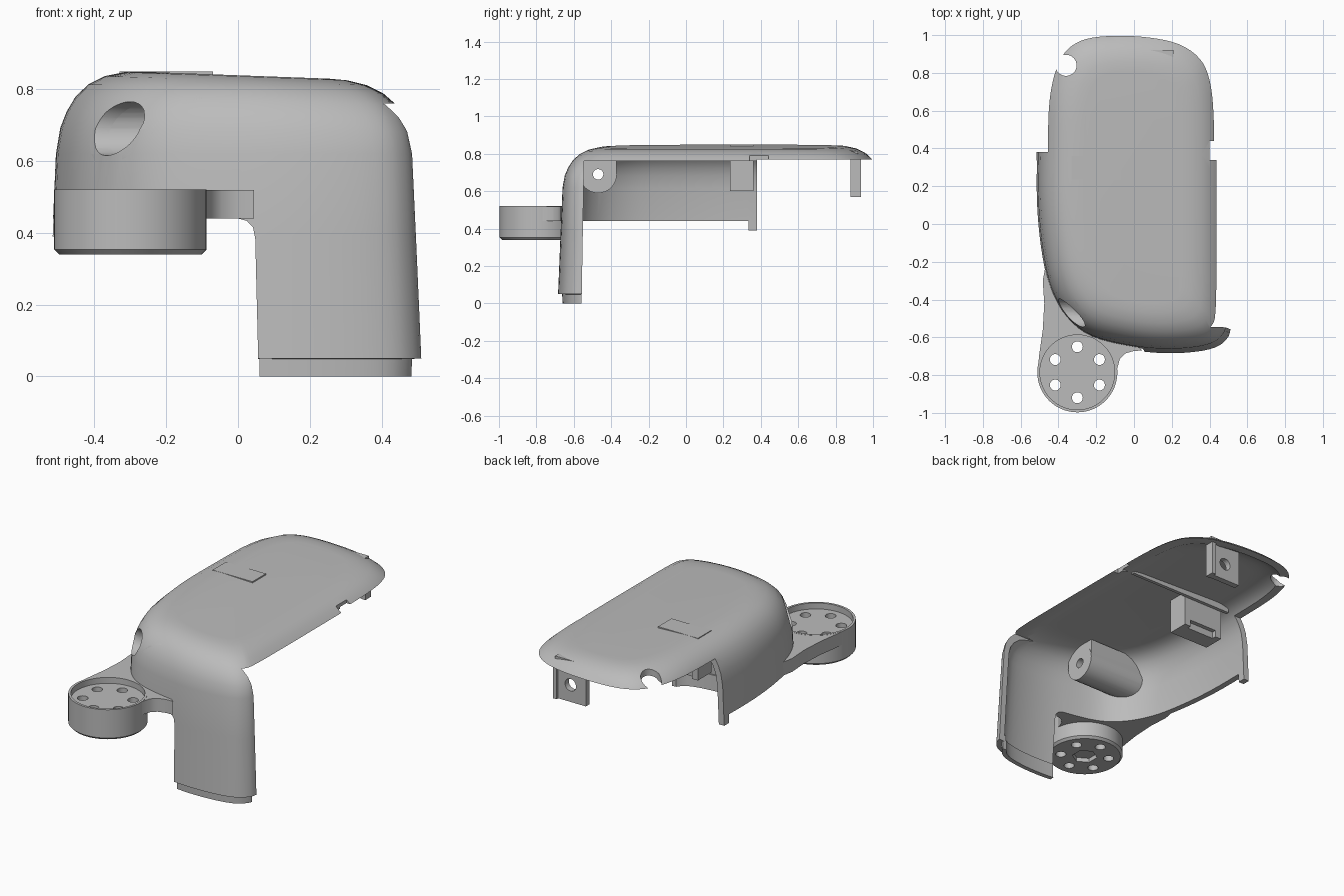
import bpy, bmesh, math
from mathutils import Vector, Matrix

if "Cube" in bpy.data.objects:
    bpy.data.objects.remove(bpy.data.objects["Cube"], do_unlink=True)

grey = bpy.data.materials.new("plain grey")
grey.use_nodes = True
grey.diffuse_color = (0.5, 0.5, 0.5, 1)
grey.node_tree.nodes["Principled BSDF"].inputs["Base Color"].default_value = grey.diffuse_color


def make(name, bm):
    bmesh.ops.recalc_face_normals(bm, faces=bm.faces)
    me = bpy.data.meshes.new(name)
    bm.to_mesh(me)
    bm.free()
    me.materials.append(grey)
    ob = bpy.data.objects.new(name, me)
    bpy.context.collection.objects.link(ob)
    return ob


def activate(ob):
    bpy.ops.object.select_all(action='DESELECT')
    ob.select_set(True)
    bpy.context.view_layer.objects.active = ob


def apply_all(ob):
    activate(ob)
    for m in list(ob.modifiers):
        bpy.ops.object.modifier_apply(modifier=m.name)


def boolean(ob, tool, op='DIFFERENCE'):
    """Combine with a tool object, then discard the tool."""
    m = ob.modifiers.new("cut", 'BOOLEAN')
    m.object, m.operation, m.solver = tool, op, 'EXACT'
    apply_all(ob)
    bpy.data.objects.remove(tool, do_unlink=True)


def smooth(ob, angle=32):
    activate(ob)
    bpy.ops.object.shade_smooth_by_angle(angle=math.radians(angle))


def box(name, lo, hi):
    bm = bmesh.new()
    bmesh.ops.create_cube(bm, size=1)
    for v in bm.verts:
        v.co = Vector([(l + h) / 2 + c * (h - l) for l, h, c in zip(lo, hi, v.co)])
    return make(name, bm)


def prism(name, pts, axis, lo, hi):
    """Extrude a 2D profile along the x, y or z axis."""
    def place(p, t):
        c = list(p)
        c.insert(axis, t)
        return c
    bm = bmesh.new()
    face = bm.faces.new([bm.verts.new(place(p, lo)) for p in pts])
    new = bmesh.ops.extrude_face_region(bm, geom=[face])["geom"]
    shift = Vector(place((0, 0), hi - lo))
    bmesh.ops.translate(bm, vec=shift, verts=[v for v in new if isinstance(v, bmesh.types.BMVert)])
    # The starting face is kept by the extrusion and closes the solid
    return make(name, bm)


def rod(name, center, r, length, axis='Z', seg=32):
    bm = bmesh.new()
    rot = {'Z': Matrix.Identity(4), 'X': Matrix.Rotation(math.pi / 2, 4, 'Y'),
           'Y': Matrix.Rotation(math.pi / 2, 4, 'X')}[axis]
    bmesh.ops.create_cone(bm, cap_ends=True, segments=seg, radius1=r, radius2=r, depth=length,
                          matrix=Matrix.Translation(center) @ rot)
    return make(name, bm)


# Plan outline of the cover, rounded through a closed spline
PLAN = [Vector(p) for p in (
    (-.505, .4), (-.505, .1), (-.48, -.15), (-.435, -.34), (-.35, -.49), (-.22, -.59), (0, -.645),
    (.2, -.66), (.38, -.64), (.465, -.59), (.49, -.5), (.495, -.2), (.495, .3), (.49, .62),
    (.465, .81), (.405, .93), (.28, 1.01), (.1, 1.045), (-.11, 1.05), (-.28, 1.03), (-.39, .97),
    (-.455, .86), (-.495, .68))]


def outline(steps=4):
    out, n = [], len(PLAN)
    for i in range(n):
        a, b, c, d = (PLAN[(i + k) % n] for k in (-1, 0, 1, 2))
        for s in range(steps):
            t = s / steps
            out.append(b + (c - a) * t / 2 + (2 * a - 5 * b + 4 * c - d) * t * t / 2
                       + (3 * b - a - 3 * c + d) * t ** 3 / 2)
    return out


def loft(name, rings, cap_top, cap_bottom):
    """Stack inset copies of the outline; the roof leans down towards +x."""
    bm = bmesh.new()
    loops = []
    for d, z in rings:
        lean = max(0, (z - .62) / .23) * .037
        loops.append([bm.verts.new(((p.x + .0075) * (1 - d / .4975) - .0075,
                                    (p.y - .195) * (1 - d / .855) + .195,
                                    z - lean * (p.x * (1 - d / .5) + .3))) for p in outline()])
    for a, b in zip(loops, loops[1:]):
        for i in range(len(a)):
            j = (i + 1) % len(a)
            bm.faces.new((a[i], a[j], b[j], b[i]))
    if cap_top:
        bm.faces.new(loops[-1])
    if cap_bottom:
        bm.faces.new(loops[0][::-1])
    return make(name, bm)


def thicken(ob, t):
    m = ob.modifiers.new("wall", 'SOLIDIFY')
    m.thickness, m.offset = t, -1
    apply_all(ob)


RINGS = [(-.024, .05), (-.01, .39), (0, .62), (.012, .69), (.03, .735), (.054, .775),
         (.09, .81), (.135, .834), (.19, .847), (.24, .85)]

# Main cover: hollow shell trimmed to leave the roof, side wall and front leg
cover = loft("cover_shell", RINGS, True, False)
thicken(cover, .035)
boolean(cover, prism("side_trim", [(-1.2, -.1), (-1.2, .44), (.335, .44), (.335, .39), (.38, .39),
                                   (.38, .77), (1.2, .77), (1.2, -.1)], 0, -1, 0))
boolean(cover, prism("open_side_trim", [(-.56, -.1), (-.545, .76), (.38, .76), (.38, .77),
                                        (1.2, .77), (1.2, -.1)], 0, -.03, 1))
boolean(cover, prism("leg_trim", [(-.02, -.1), (-.02, .44), (0, .44), (.025, .433), (.042, .415),
                                  (.048, .385), (.06, -.1)], 1, -1, -.3))
boolean(cover, box("rim_notch", (.4, .34, .6), (.7, .44, .95)))
boolean(cover, rod("rear_notch", (-.36, .84, .8), .056, .4))

# Screw boss running across from the corner of the side wall
BY, BZ = -.47, .69
boss = rod("screw_boss", (-.25, BY, BZ), .1, .5, 'X')
boolean(boss, box("boss_bridge", (-.49, BY - .098, BZ), (-.002, BY + .098, .8)), 'UNION')
boolean(boss, loft("cover_volume", RINGS, True, True), 'INTERSECT')
for ob in (boss, cover):
    boolean(ob, rod("screw_bore", (-.38, BY, BZ), .075, .66, 'X'))
boolean(boss, rod("screw_hole", (0, BY, BZ), .028, .4, 'X', 24))
smooth(cover)
smooth(boss)

# Stepped lip under the front leg
lip = loft("leg_lip", [(0, 0), (-.004, .09)], False, False)
thicken(lip, .025)
boolean(lip, box("lip_trim", (.06, -.8, -.1), (.485, -.56, .2)), 'INTERSECT')
smooth(lip)

# Inner parts: latch block, ceiling rib and rear clip
block = box("latch_block", (-.33, .235, .6), (-.07, .36, .849))
boolean(block, box("latch_slot", (-.29, .335, .55), (-.11, .4, .64)))
box("ceiling_rib", (-.37, .36, .775), (.32, .38, .815))
clip = box("rear_clip", (.01, .885, .57), (.21, .92, .815))
boolean(clip, rod("clip_hole", (.11, .9, .67), .036, .2, 'Y', 24))
box("clip_flange", (.19, .88, .57), (.215, .935, .79))

# Round hub with chamfered base, recessed top and six holes
HX, HY = -.3, -.785
hub = rod("hub", (HX, HY, .46), .212, .24, 'Z', 64)
bev = hub.modifiers.new("chamfer", 'BEVEL')
bev.width, bev.limit_method = .013, 'ANGLE'
bev.angle_limit = math.radians(60)
apply_all(hub)
boolean(hub, box("hub_trim", (-1, -1.5, .52), (.5, 0, .7)))
boolean(hub, rod("hub_recess", (HX, HY, .53), .198, .09, 'Z', 64))
boolean(hub, rod("hub_socket", (HX, HY, .34), .07, .05, 'Z', 6))
for k in range(6):
    a = math.radians(30 + 60 * k)
    boolean(hub, rod("hub_hole", (HX + .135 * math.cos(a), HY + .135 * math.sin(a), .43),
                     .029, .4, 'Z', 20))
smooth(hub)

# Web joining the hub to the wall of the cover
wall = [(p.x * .985, p.y * .985) for p in outline() if -.66 < p.y < -.2 and p.x < .045]
web = prism("hub_web", wall + [(.045, -.67), (0, -.672), (-.045, -.685), (-.075, -.715),
                               (-.09, -.77), (-.2, -.8), (-.42, -.8), (-.51, -.8), (-.503, -.7),
                               (-.483, -.56), (-.475, -.42), (-.483, -.3)], 2, .44, .519)
boolean(web, rod("web_clearance", (HX, HY, .5), .205, .4, 'Z', 64))
smooth(web)
